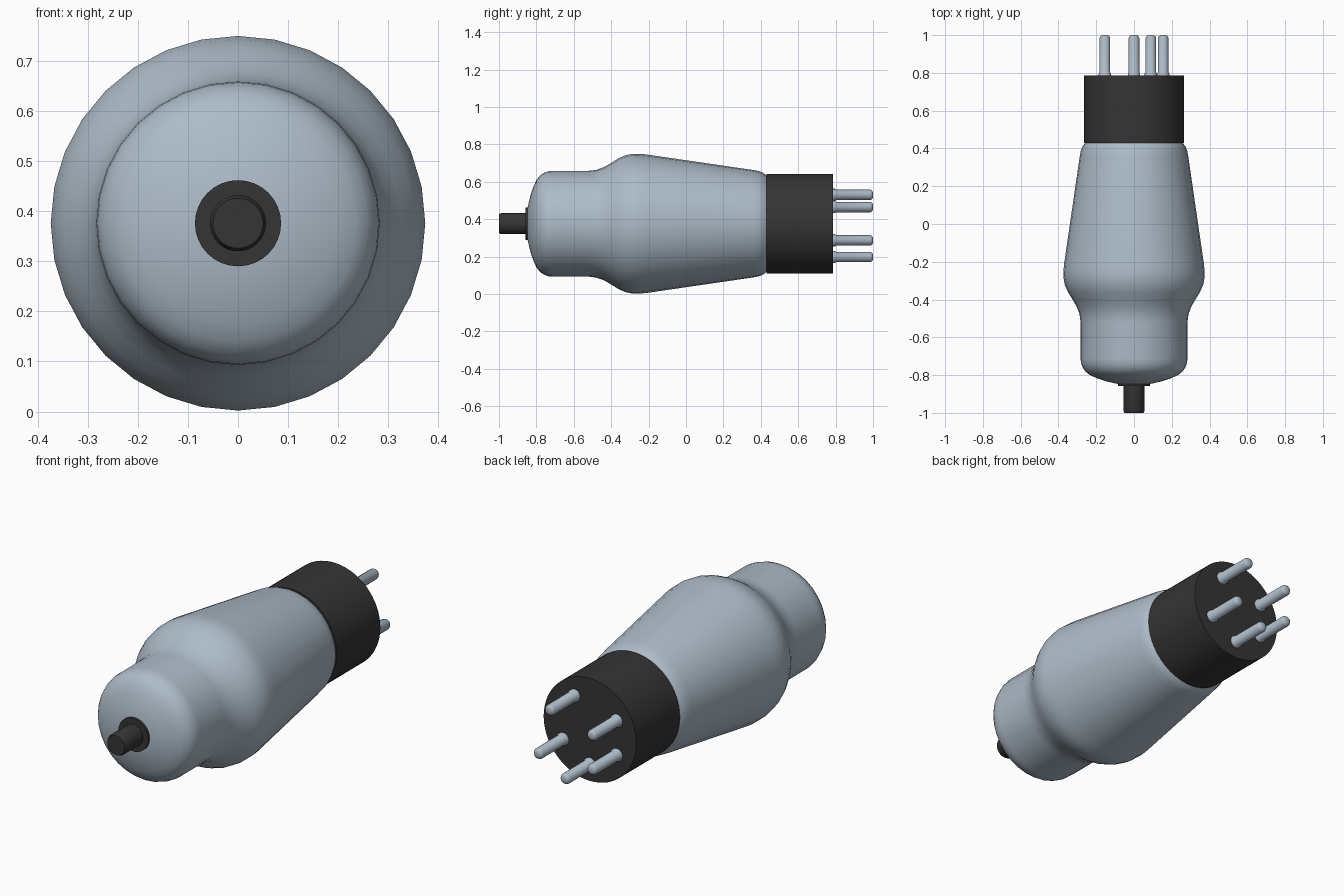
import bpy, bmesh, math
from mathutils import Matrix, Vector

if "Cube" in bpy.data.objects:
    bpy.data.objects.remove(bpy.data.objects["Cube"])

AXIS_Z = 0.376  # height of the long axis


def material(name, rgb, roughness):
    mat = bpy.data.materials.new(name)
    mat.use_nodes = True
    mat.diffuse_color = (*rgb, 1)
    bsdf = mat.node_tree.nodes["Principled BSDF"]
    bsdf.inputs["Base Color"].default_value = (*rgb, 1)
    bsdf.inputs["Roughness"].default_value = roughness
    return mat


def lathe(name, profile, mat, x=0, z=0, sides=32, angle=35):
    """Revolve (y, radius) points round the long axis, offset by x and z."""
    bm = bmesh.new()
    verts = [bm.verts.new((0, y, r)) for y, r in profile]
    edges = [bm.edges.new(pair) for pair in zip(verts, verts[1:])]
    bmesh.ops.spin(bm, geom=verts + edges, cent=(0, 0, 0), axis=(0, 1, 0),
                   angle=math.tau, steps=sides, use_duplicate=False)
    bmesh.ops.remove_doubles(bm, verts=bm.verts, dist=0.0005)
    bmesh.ops.recalc_face_normals(bm, faces=bm.faces)
    bm.transform(Matrix.Translation(Vector((x, 0, z + AXIS_Z))))
    mesh = bpy.data.meshes.new(name)
    bm.to_mesh(mesh)
    bm.free()
    mesh.materials.append(mat)
    obj = bpy.data.objects.new(name, mesh)
    bpy.context.collection.objects.link(obj)
    bpy.ops.object.select_all(action='DESELECT')
    obj.select_set(True)
    bpy.context.view_layer.objects.active = obj
    bpy.ops.object.shade_smooth_by_angle(angle=math.radians(angle))
    return obj


glass = material("blue grey glass", (0.42, 0.50, 0.58), 0.4)
black = material("black plastic", (0.035, 0.035, 0.035), 0.6)

# Glass envelope: domed front, narrow neck, shoulder, long taper to the base
lathe("glass_bulb", [
    (-0.85, 0), (-0.847, 0.085), (-0.832, 0.15), (-0.815, 0.20), (-0.798, 0.236),
    (-0.78, 0.258), (-0.76, 0.272), (-0.735, 0.281), (-0.71, 0.283),
    (-0.52, 0.283), (-0.48, 0.288), (-0.44, 0.302), (-0.40, 0.325),
    (-0.36, 0.350), (-0.32, 0.367), (-0.28, 0.374), (-0.25, 0.374),
    (-0.21, 0.370), (0.36, 0.287), (0.39, 0.281), (0.41, 0.273),
    (0.425, 0.262), (0.44, 0.25), (0.44, 0)], glass, angle=50)

# Base collar behind the bulb
lathe("base_collar", [(0.43, 0), (0.43, 0.266), (0.787, 0.266), (0.787, 0)],
      black, sides=64)

# Terminal at the front: thin flange and stem
lathe("front_flange", [(-0.84, 0), (-0.84, 0.086), (-0.858, 0.086), (-0.858, 0)], black)
lathe("front_stem", [(-0.85, 0), (-0.85, 0.056), (-0.99, 0.056), (-1, 0.05), (-1, 0)], black)

# Contact pins on a circle, unevenly spaced to key the socket
PIN_PROFILE = [(0.78, 0), (0.78, 0.033), (0.797, 0.033), (0.803, 0.028),
               (0.985, 0.028), (0.995, 0.023), (1, 0.014), (1, 0)]
for number, degrees in enumerate((-90, -30, 60, 150, 210), 1):
    a = math.radians(degrees)
    lathe(f"contact_pin_{number}", PIN_PROFILE, glass,
          x=0.178 * math.cos(a), z=0.178 * math.sin(a), sides=16, angle=50)
